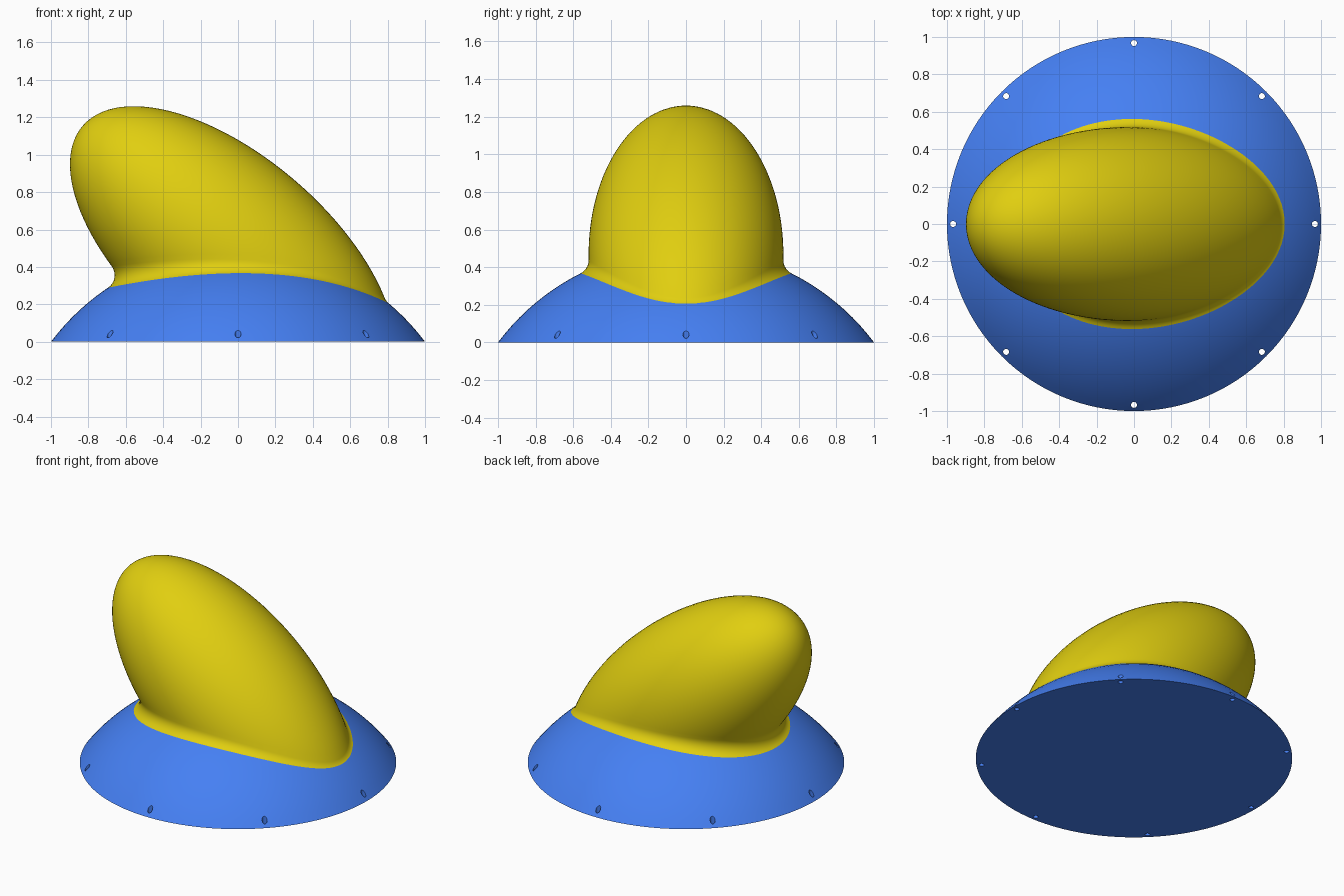
import bpy, bmesh
from math import sin, cos, pi, radians, sqrt, asin
from mathutils import Vector

if "Cube" in bpy.data.objects:
    bpy.data.objects.remove(bpy.data.objects["Cube"])

SEG = 128
DOME_R, DOME_C = 1.25, Vector((0, 0, -0.75))      # sphere the dome is cut from
EGG_C, LONG, SHORT = Vector((-0.03, 0, 0.467)), 1.055, 0.518
TILT = radians(40.7)
AXIS = Vector((-cos(TILT), 0, sin(TILT)))
FILLET = 0.08


def material(name, color):
    m = bpy.data.materials.new(name)
    m.diffuse_color = (*color, 1)
    m.use_nodes = True
    m.node_tree.nodes["Principled BSDF"].inputs["Base Color"].default_value = m.diffuse_color
    return m


def lofted(name, rings, tip, mat, cap=False):
    """Skin closed rings of points and close the last one to a tip."""
    bm = bmesh.new()
    loops = [[bm.verts.new(p) for p in ring] for ring in rings]
    top = bm.verts.new(tip)
    for a, b in zip(loops, loops[1:]):
        for i in range(SEG):
            j = (i + 1) % SEG
            bm.faces.new((a[i], a[j], b[j], b[i]))
    for i in range(SEG):
        bm.faces.new((loops[-1][i], loops[-1][(i + 1) % SEG], top))
    if cap:
        bm.faces.new(loops[0][::-1])
    me = bpy.data.meshes.new(name)
    bm.to_mesh(me)
    bm.free()
    me.materials.append(mat)
    ob = bpy.data.objects.new(name, me)
    bpy.context.collection.objects.link(ob)
    return ob


def activate(ob):
    bpy.ops.object.select_all(action='DESELECT')
    ob.select_set(True)
    bpy.context.view_layer.objects.active = ob


def smooth(ob):
    activate(ob)
    bpy.ops.object.shade_smooth_by_angle(angle=radians(35))


def egg_contact(p):
    """Nearest point on the tilted ellipsoid and signed distance to it."""
    d = p - EGG_C
    u = d.dot(AXIS)
    side = d - AXIS * u
    v = side.length
    lo, hi = (0, pi / 2) if u > 0 else (pi / 2, pi)
    for _ in range(40):
        t = (lo + hi) / 2
        slope = (LONG * cos(t) - u) * -LONG * sin(t) + (SHORT * sin(t) - v) * SHORT * cos(t)
        lo, hi = (t, hi) if slope < 0 else (lo, t)
    q = EGG_C + AXIS * LONG * cos(t) + side.normalized() * SHORT * sin(t)
    inside = (u / LONG) ** 2 + (v / SHORT) ** 2 < 1
    return q, (q - p).length * (-1 if inside else 1)


def fillet_centre(phi):
    """Centre of the ball touching both dome and ellipsoid."""
    lo, hi = 0.15, 1.0
    for _ in range(36):
        rho = (lo + hi) / 2
        x, y = 0.08 + rho * cos(phi), rho * sin(phi)
        p = Vector((x, y, DOME_C.z + sqrt((DOME_R + FILLET) ** 2 - x * x - y * y)))
        lo, hi = (rho, hi) if egg_contact(p)[1] < FILLET else (lo, rho)
    return p


blue = material("blue", (0.06, 0.215, 0.9))
yellow = material("yellow", (0.75, 0.62, 0.005))

# Dome base with flat underside
half = asin(1 / DOME_R)
rings = []
for k in range(20):
    a = half * (1 - k / 20)
    rings.append([DOME_C + DOME_R * Vector((sin(a) * cos(2 * pi * i / SEG),
                                            sin(a) * sin(2 * pi * i / SEG), cos(a)))
                  for i in range(SEG)])
dome = lofted("dome_base", rings, DOME_C + Vector((0, 0, DOME_R)), blue, cap=True)

# Eight vertical screw holes round the rim
bm = bmesh.new()
for i in range(8):
    t = i * pi / 4
    new = bmesh.ops.create_cone(bm, cap_ends=True, segments=20, radius1=0.016,
                                radius2=0.016, depth=0.5)["verts"]
    bmesh.ops.translate(bm, verts=new, vec=(0.967 * cos(t), 0.967 * sin(t), 0))
me = bpy.data.meshes.new("hole_cutter")
bm.to_mesh(me)
bm.free()
cutter = bpy.data.objects.new("hole_cutter", me)
bpy.context.collection.objects.link(cutter)
cutter.hide_render = True
activate(dome)
mod = dome.modifiers.new("holes", 'BOOLEAN')
mod.operation, mod.solver, mod.object = 'DIFFERENCE', 'EXACT', cutter
bpy.ops.object.modifier_apply(modifier=mod.name)
bpy.data.objects.remove(cutter)
smooth(dome)

# Tilted ellipsoid blending into the dome through a rolling-ball fillet
columns = []
for i in range(SEG):
    c = fillet_centre(2 * pi * i / SEG)
    low = (DOME_C - c).normalized()
    q = egg_contact(c)[0]
    high = (q - c).normalized()
    col = [c + FILLET * low.slerp(high, k / 8) for k in range(9)]
    d = q - EGG_C
    u = d.dot(AXIS)
    side = (d - AXIS * u)
    start = Vector((u / LONG, side.length / SHORT)).angle(Vector((1, 0)))
    side.normalize()
    for k in range(1, 40):
        a = start * (1 - k / 40)
        col.append(EGG_C + AXIS * LONG * cos(a) + side * SHORT * sin(a))
    columns.append(col)
egg = lofted("tilted_ellipsoid", list(zip(*columns)), EGG_C + AXIS * LONG, yellow)
smooth(egg)
